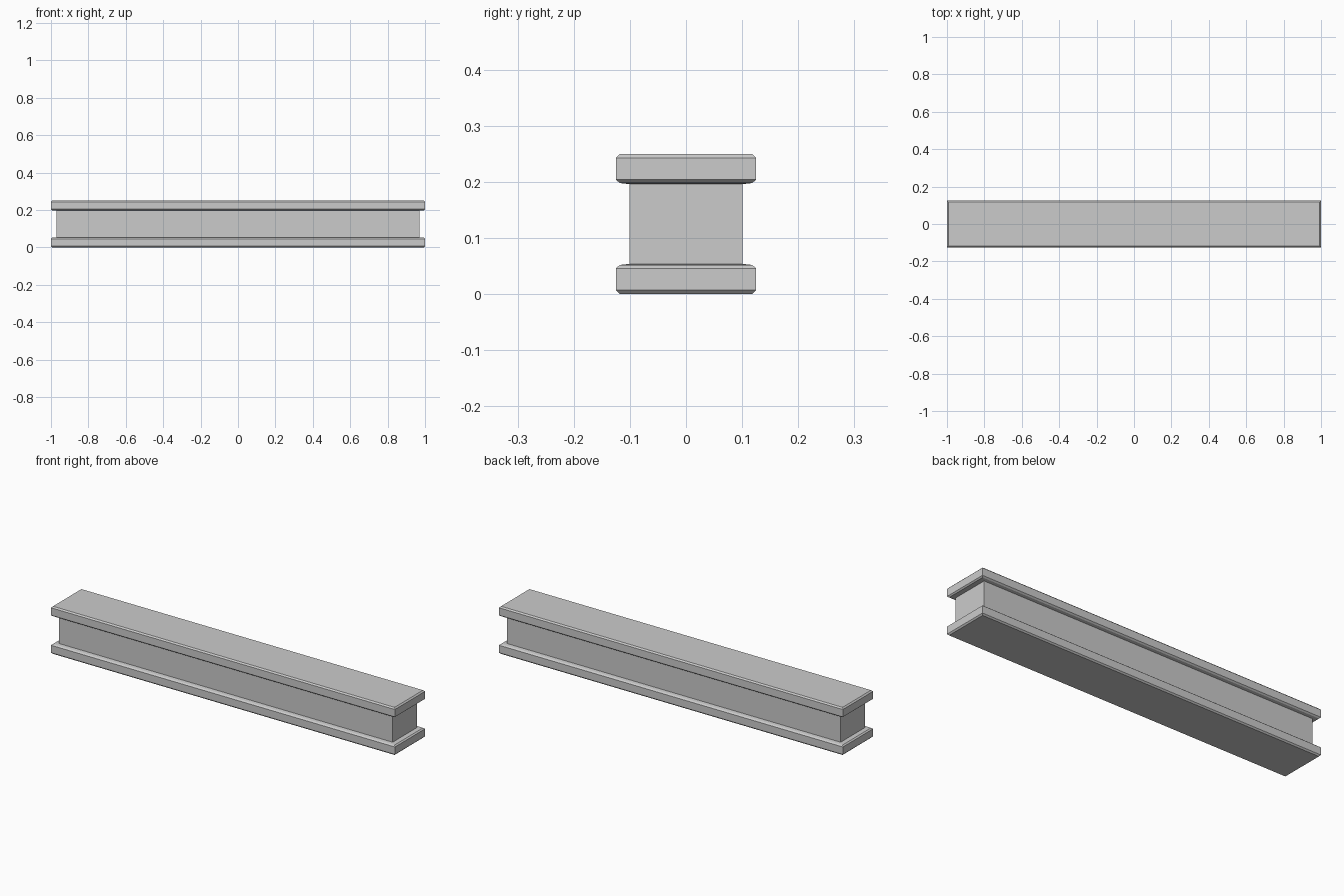
import bpy, bmesh

if "Cube" in bpy.data.objects:
    bpy.data.objects.remove(bpy.data.objects["Cube"])

LENGTH, WIDTH, HEIGHT = 1.0, 0.125, 0.25   # half length, half width, full height


def stack(name, levels):
    """Loft rectangular rings given as (z, x inset, y inset), capped at both ends."""
    bm = bmesh.new()
    rings = []
    for z, ix, iy in levels:
        x, y = LENGTH - ix, WIDTH - iy
        rings.append([bm.verts.new((sx * x, sy * y, z))
                      for sx, sy in ((-1, -1), (1, -1), (1, 1), (-1, 1))])
    for a, b in zip(rings, rings[1:]):
        for i in range(4):
            j = (i + 1) % 4
            bm.faces.new((a[i], a[j], b[j], b[i]))
    bm.faces.new(rings[0])
    bm.faces.new(rings[-1])
    bmesh.ops.recalc_face_normals(bm, faces=bm.faces[:])
    mesh = bpy.data.meshes.new(name)
    bm.to_mesh(mesh)
    bm.free()
    obj = bpy.data.objects.new(name, mesh)
    bpy.context.collection.objects.link(obj)
    return obj


# Flange section: chamfered outer face, double chamfer towards the core
flange = [(0.0, 0.007, 0.007), (0.007, 0, 0), (0.046, 0, 0),
          (0.052, 0.007, 0.007), (0.054, 0.03, 0.024)]
stack("bottom_flange", flange)
stack("top_flange", [(HEIGHT - z, ix, iy) for z, ix, iy in flange])

# Recessed core between the flanges
stack("beam_core", [(0.052, 0.03, 0.024), (HEIGHT - 0.052, 0.03, 0.024)])
